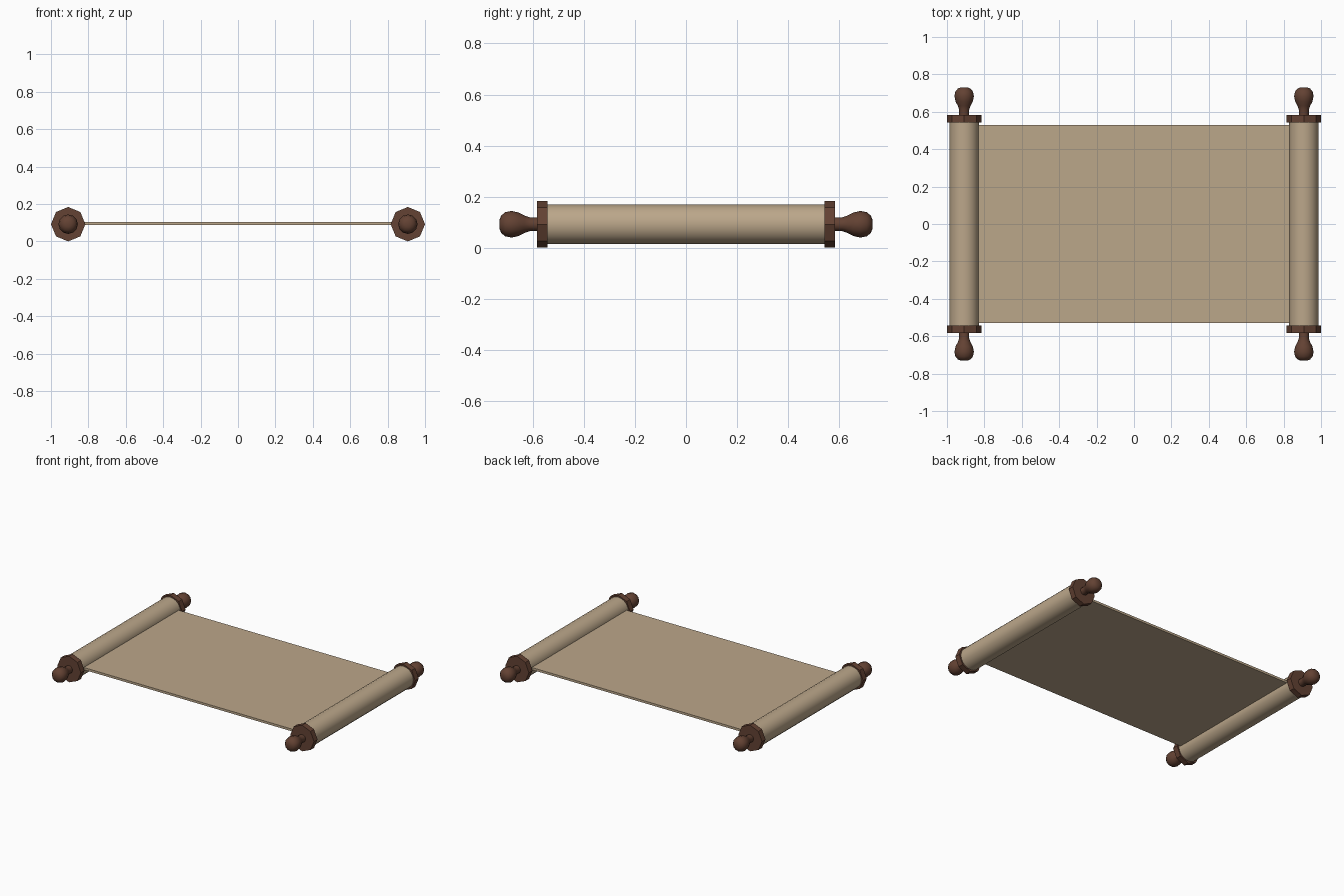
import bpy, bmesh, math

if "Cube" in bpy.data.objects:
    bpy.data.objects.remove(bpy.data.objects["Cube"])

ROD_X, ROD_Z = 0.908, 0.092


def material(name, rgb):
    m = bpy.data.materials.new(name)
    m.diffuse_color = (*rgb, 1)
    m.use_nodes = True
    m.node_tree.nodes["Principled BSDF"].inputs["Base Color"].default_value = m.diffuse_color
    return m


parchment = material("parchment", (0.50, 0.385, 0.255))
wood = material("dark wood", (0.125, 0.054, 0.033))


def lathe(name, profile, sides, mat, x, side=1, smooth=True):
    """Spin (y, radius) points around the rod axis; side=-1 mirrors to the front."""
    bm = bmesh.new()
    rings = []
    for y, r in profile:
        rings.append([bm.verts.new((x + r * math.cos(2 * math.pi * i / sides), y * side,
                                    ROD_Z + r * math.sin(2 * math.pi * i / sides)))
                      for i in range(sides)])
    for a, b in zip(rings, rings[1:]):
        for i in range(sides):
            j = (i + 1) % sides
            bm.faces.new((a[i], a[j], b[j], b[i]))
    bm.faces.new(rings[0])
    bm.faces.new(rings[-1])
    bmesh.ops.recalc_face_normals(bm, faces=bm.faces)
    me = bpy.data.meshes.new(name)
    bm.to_mesh(me)
    bm.free()
    me.materials.append(mat)
    ob = bpy.data.objects.new(name, me)
    bpy.context.collection.objects.link(ob)
    if smooth:
        bpy.ops.object.select_all(action='DESELECT')
        bpy.context.view_layer.objects.active = ob
        ob.select_set(True)
        bpy.ops.object.shade_smooth_by_angle(angle=math.radians(50))
    return ob


# Unrolled sheet
bpy.ops.mesh.primitive_cube_add(size=1, location=(0, 0, 0.096))
sheet = bpy.context.object
sheet.name = "sheet"
sheet.scale = (2 * ROD_X, 1.056, 0.016)
bpy.ops.object.transform_apply(location=False, rotation=False, scale=True)
sheet.data.materials.append(parchment)

# Rolls, octagonal end discs and turned knobs
knob = [(0.575, 0.027), (0.612, 0.027), (0.632, 0.034), (0.655, 0.046), (0.683, 0.052),
        (0.708, 0.047), (0.724, 0.034), (0.731, 0.016)]
for label, x in (("left", -ROD_X), ("right", ROD_X)):
    lathe(label + "_roll", [(-0.545, 0.078), (0.545, 0.078)], 20, parchment, x)
    for end, s in (("front", -1), ("back", 1)):
        lathe(f"{label}_{end}_disc", [(0.543, 0.092), (0.583, 0.092)], 8, wood, x, s, False)
        lathe(f"{label}_{end}_knob", knob, 12, wood, x, s)
